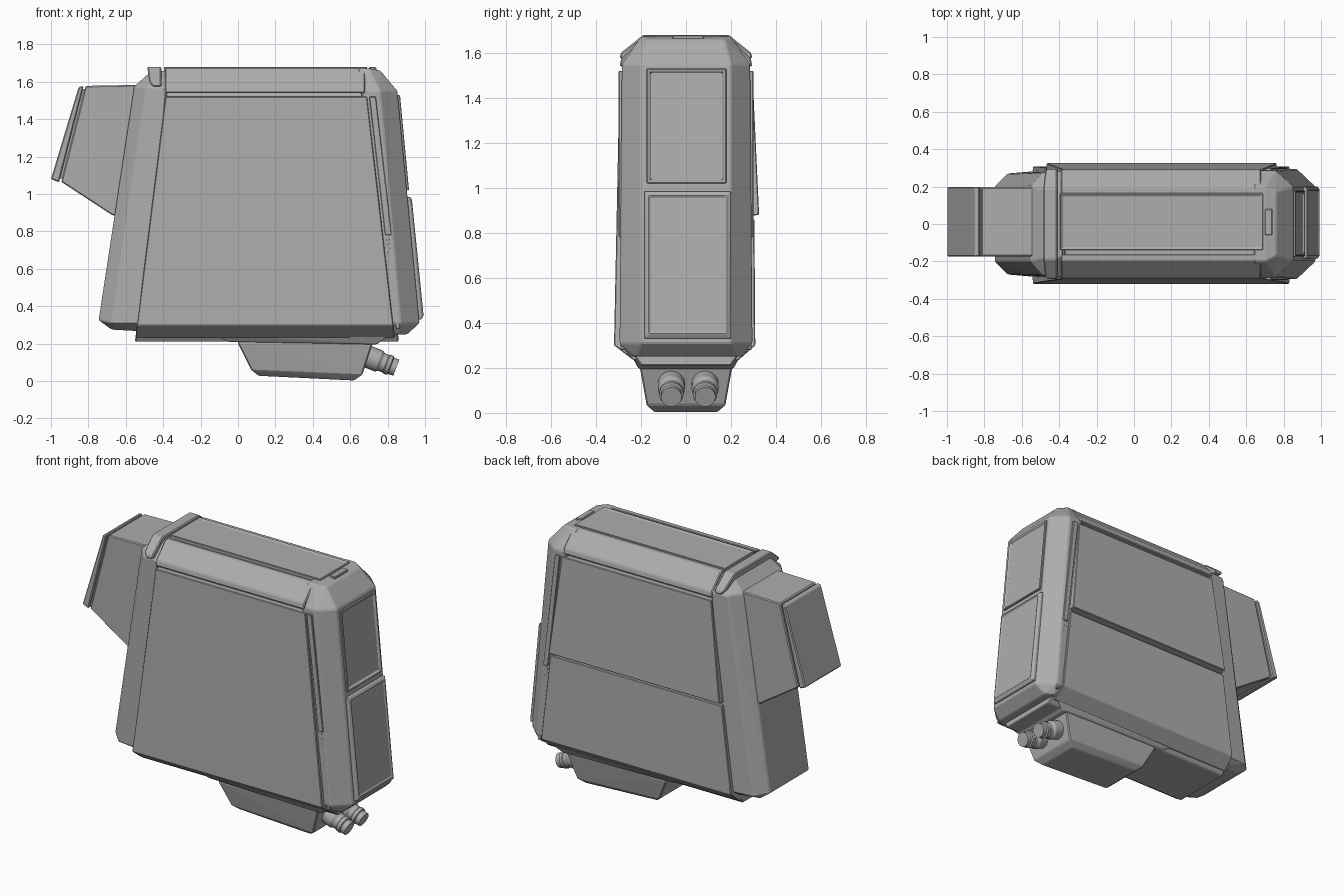
import bpy, bmesh, math
from mathutils import Vector

cube = bpy.data.objects.get("Cube")
if cube:
    bpy.data.objects.remove(cube, do_unlink=True)

grey = bpy.data.materials.new("plain_grey")
grey.use_nodes = True
COLOUR = (0.42, 0.42, 0.42, 1)
grey.diffuse_color = COLOUR
grey.node_tree.nodes["Principled BSDF"].inputs["Base Color"].default_value = COLOUR


def finish(name, bm, bevel=0.006):
    mesh = bpy.data.meshes.new(name)
    bm.to_mesh(mesh)
    bm.free()
    mesh.materials.append(grey)
    obj = bpy.data.objects.new(name, mesh)
    bpy.context.collection.objects.link(obj)
    if bevel:
        mod = obj.modifiers.new("edge_bevel", "BEVEL")
        mod.width, mod.segments, mod.limit_method = bevel, 1, "ANGLE"
        mod.angle_limit = math.radians(25)
    return obj


def hull(name, points, bevel=0.006, inset=None):
    """Convex solid; inset = (direction, border, depth) recesses the face that way."""
    bm = bmesh.new()
    for p in points:
        bm.verts.new(p)
    res = bmesh.ops.convex_hull(bm, input=bm.verts[:])
    junk = {g for g in res["geom_interior"] + res["geom_unused"]
            if isinstance(g, bmesh.types.BMVert)}
    bmesh.ops.delete(bm, geom=list(junk), context="VERTS")
    bmesh.ops.dissolve_limit(bm, angle_limit=math.radians(2),
                             verts=bm.verts[:], edges=bm.edges[:])
    bmesh.ops.recalc_face_normals(bm, faces=bm.faces[:])
    if inset:
        way, border, depth = inset
        faces = [f for f in bm.faces if f.normal.dot(Vector(way)) > 0.95]
        bmesh.ops.inset_region(bm, faces=faces, thickness=border)
        bmesh.ops.inset_region(bm, faces=faces, thickness=0.008, depth=-depth)
    return finish(name, bm, bevel)


def both(points):
    return [(x, s * y, z) for x, y, z in points for s in (-1, 1)]


def left_x(z):
    return -0.54 + 0.125 * (z - 0.3)


def right_x(z):
    return 0.83 - 0.115 * (z - 0.3)


def face_x(z):
    return 0.97 - 0.095 * (z - 0.31)


# Core behind the side panels
core = [(0.20, 0.21), (0.27, 0.31), (0.26, 1.53), (0.18, 1.66)]
hull("core_body", both([(fx(z), y, z) for y, z in core
                        for fx in (left_x, lambda h: right_x(h) + 0.02)]))

# Side panels: the front is one sheet with a turned-under lower edge
hull("front_panel", [(fx(z), y, z) for y, z in
                     ((-0.295, 1.52), (-0.25, 1.52), (-0.32, 0.3), (-0.23, 0.232), (-0.2, 0.24))
                     for fx in (left_x, right_x)], 0.004)
hull("back_upper_panel", [(fx(z), y, z) for y, z in
                          ((0.295, 1.52), (0.24, 1.52), (0.325, 0.88), (0.24, 0.87))
                          for fx in (left_x, right_x)], 0.004)
hull("back_lower_panel", [(fx(z), y, z) for y, z in
                          ((0.304, 0.86), (0.24, 0.86), (0.308, 0.3), (0.23, 0.232), (0.2, 0.24))
                          for fx in (left_x, right_x)], 0.004)

# Sloping roof strips and the roof panel
for side, word in ((-1, "front"), (1, "back")):
    hull(word + "_roof_strip", [(x, side * y, z) for x in (-0.39, 0.68) for y, z in
                                ((0.295, 1.54), (0.288, 1.575), (0.195, 1.672),
                                 (0.16, 1.672), (0.24, 1.54))])
hull("roof_panel", [(x, y, z) for x in (-0.395, 0.69) for y in (-0.14, 0.165)
                    for z in (1.6, 1.68)], 0.004, ((0, 0, 1), 0.012, 0.006))
hull("roof_latch", [(x, y, z) for x in (0.7, 0.74) for y in (-0.06, 0.08)
                    for z in (1.6, 1.678)], 0.004)

# Rim band over the roof, thicker at the top
hull("roof_rim", both([(-0.485, 0.19, 1.68), (-0.41, 0.19, 1.68), (-0.455, 0.295, 1.575),
                       (-0.41, 0.295, 1.575), (-0.475, 0.29, 1.6), (-0.41, 0.29, 1.6)]))

# Rear column with chamfered corners
hull("rear_column", both([
    (-0.745, 0.2, 0.325), (-0.675, 0.27, 0.31), (-0.5, 0.285, 0.31),
    (-0.675, 0.2, 0.275), (-0.5, 0.22, 0.265),
    (-0.555, 0.2, 1.575), (-0.49, 0.275, 1.57), (-0.38, 0.285, 1.57),
    (-0.47, 0.18, 1.65), (-0.38, 0.18, 1.66)]))

# Box on the rear column, its end plate set off by a groove
MID = 0.012
box = [(-0.45, 1.585), (-0.815, 1.578), (-0.945, 1.065), (-0.67, 0.885), (-0.5, 0.885)]
hull("rear_box", [(x, MID + s * 0.185, z) for x, z in box for s in (-1, 1)])
neck = [(-0.80, 1.56), (-0.84, 1.56), (-0.98, 1.085), (-0.93, 1.08)]
hull("rear_box_neck", [(x, MID + s * 0.172, z) for x, z in neck for s in (-1, 1)], 0)
plate = [(-0.825, 1.578), (-0.852, 1.572), (-1.0, 1.08), (-0.957, 1.062)]
hull("rear_box_plate", [(x, MID + s * 0.187, z) for x, z in plate for s in (-1, 1)])

# Nose column
hull("nose_column", both([
    (face_x(0.31), 0.2, 0.31), (0.87, 0.295, 0.31), (0.80, 0.295, 0.31),
    (0.905, 0.22, 0.25), (0.86, 0.25, 0.25), (0.78, 0.23, 0.25),
    (face_x(1.55), 0.2, 1.55), (0.76, 0.285, 1.55), (0.66, 0.285, 1.55),
    (0.76, 0.17, 1.66), (0.7, 0.2, 1.672), (0.64, 0.2, 1.672)]))

# Framed panels on the nose
hull("nose_upper_panel", [(face_x(z) + d, y, z) for z in (1.02, 1.53)
                          for y in (-0.175, 0.18) for d in (-0.05, 0.012)],
     0.004, ((1, 0, 0), 0.018, 0.014))
hull("nose_lower_panel", [(face_x(z) + d, y * w, z + k) for z, k in ((0.33, 0.02), (0.985, -0.015))
                          for y in (-0.185, 0.2) for d, w, k in ((-0.05, 1, 0), (0.014, 1, 0),
                                                                 (0.024, 0.92, k))],
     0.004, ((1, 0, 0), 0.008, 0.006))

# Narrow door strips between the side panels and the nose
for side, word in ((-1, "front"), (1, "back")):
    for part, low, high, wide in (("upper", 0.78, 1.52, 0.035), ("lower", 0.28, 0.77, 0.022)):
        hull(f"{word}_{part}_strip",
             [(right_x(z) + dx, side * y, z) for z in (low, high)
              for dx in (0.012, 0.012 + wide) for y in (0.25, 0.299 if part == "upper" else 0.292)],
             0.003)

# Belly tank and the fairing above it
hull("belly_tank", both([
    (0.0, 0.205, 0.2), (0.72, 0.205, 0.2), (0.0, 0.19, 0.26), (0.73, 0.19, 0.26),
    (0.07, 0.175, 0.06), (0.665, 0.175, 0.035),
    (0.11, 0.14, 0.028), (0.62, 0.14, 0.003)]))
hull("belly_fairing", both([(-0.05, 0.21, 0.21), (0.74, 0.21, 0.195),
                            (-0.15, 0.24, 0.25), (0.82, 0.24, 0.25)]))

# Twin exhaust pipes, stepped along their axis
AXIS = Vector((0.93, 0, -0.36)).normalized()
steps = [(0, 0.06), (0.10, 0.06), (0.115, 0.05), (0.14, 0.05), (0.145, 0.054),
         (0.165, 0.054), (0.17, 0.046), (0.2, 0.046)]
for word, y in (("front", -0.065), ("back", 0.085)):
    bm = bmesh.new()
    up = Vector((0.36, 0, 0.93)).normalized()
    rings = []
    for along, r in steps:
        centre = Vector((0.66, y, 0.143)) + AXIS * along
        rings.append([bm.verts.new(centre + up * r * math.cos(a) + Vector((0, r * math.sin(a), 0)))
                      for a in (math.tau * i / 24 for i in range(24))])
    for a, b in zip(rings, rings[1:]):
        for i in range(24):
            j = (i + 1) % 24
            bm.faces.new((a[i], a[j], b[j], b[i]))
    bm.faces.new(rings[0])
    bm.faces.new(rings[-1])
    bmesh.ops.recalc_face_normals(bm, faces=bm.faces[:])
    pipe = finish(word + "_exhaust", bm, 0)
    bpy.ops.object.select_all(action="DESELECT")
    pipe.select_set(True)
    bpy.context.view_layer.objects.active = pipe
    bpy.ops.object.shade_smooth_by_angle(angle=math.radians(25))
